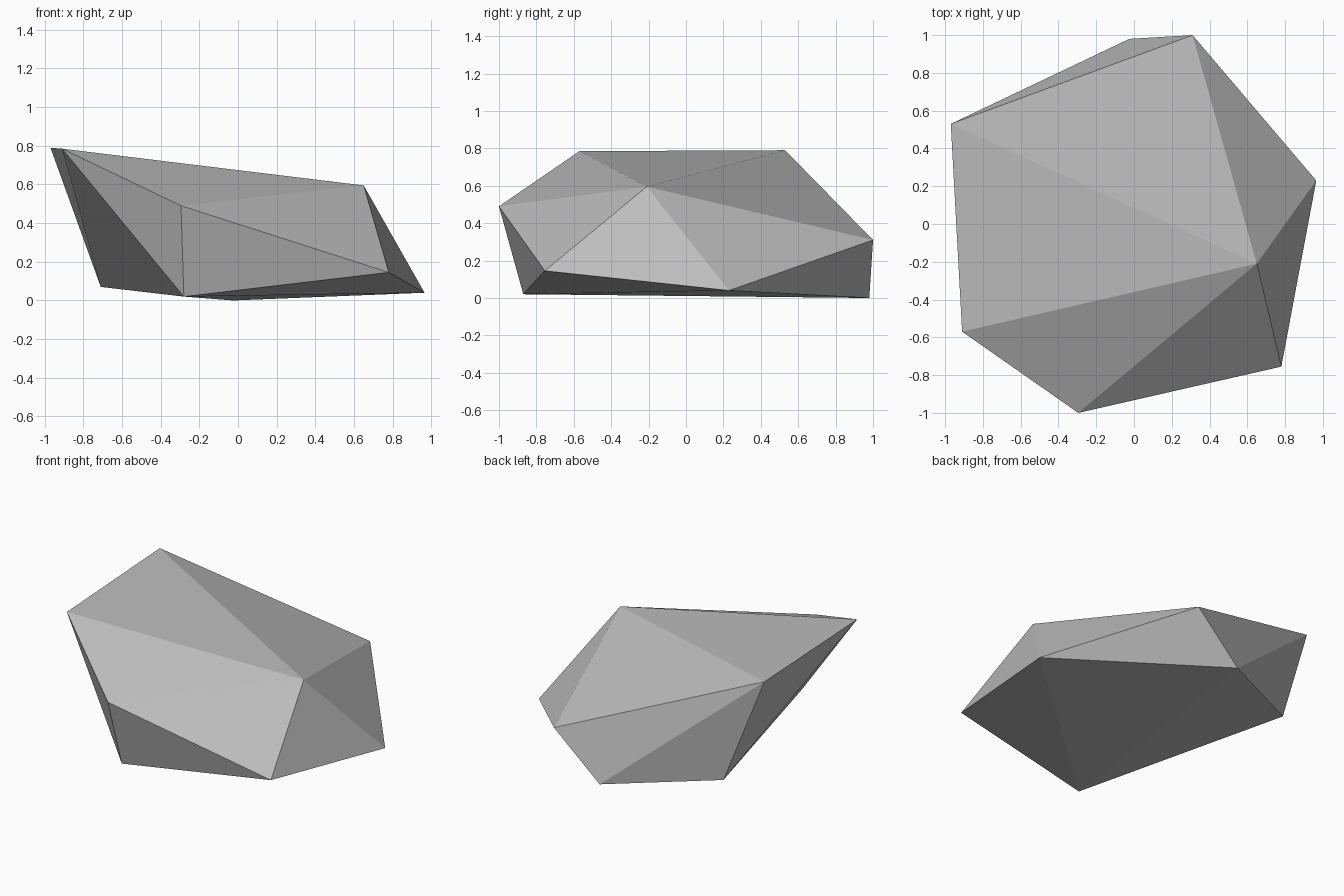
import bpy
import bmesh

cube = bpy.data.objects.get("Cube")
if cube:
    bpy.data.objects.remove(cube, do_unlink=True)

# Plain grey stone
stone = bpy.data.materials.new("grey_stone")
stone.use_nodes = True
colour = (0.51, 0.51, 0.51, 1.0)
stone.diffuse_color = colour
bsdf = next(n for n in stone.node_tree.nodes if n.type == "BSDF_PRINCIPLED")
bsdf.inputs["Base Color"].default_value = colour
bsdf.inputs["Roughness"].default_value = 0.9

# Corners of the boulder
peak = [(0.65, -0.21, 0.595)]
upper_rim = [(-0.97, 0.53, 0.79), (-0.91, -0.57, 0.785), (-0.295, -1.0, 0.49),
             (0.78, -0.755, 0.145), (0.965, 0.23, 0.04), (0.31, 1.0, 0.31)]
underside = [(-0.025, 0.98, 0.0), (-0.71, 0.605, 0.07), (-0.28, -0.87, 0.02)]

# Faceted boulder: the convex skin around its corners
bm = bmesh.new()
for corner in peak + upper_rim + underside:
    bm.verts.new(corner)
bmesh.ops.convex_hull(bm, input=bm.verts)
bmesh.ops.recalc_face_normals(bm, faces=bm.faces)
for face in bm.faces:
    face.smooth = False

mesh = bpy.data.meshes.new("rock")
bm.to_mesh(mesh)
bm.free()
mesh.materials.append(stone)
rock = bpy.data.objects.new("rock", mesh)
bpy.context.collection.objects.link(rock)
